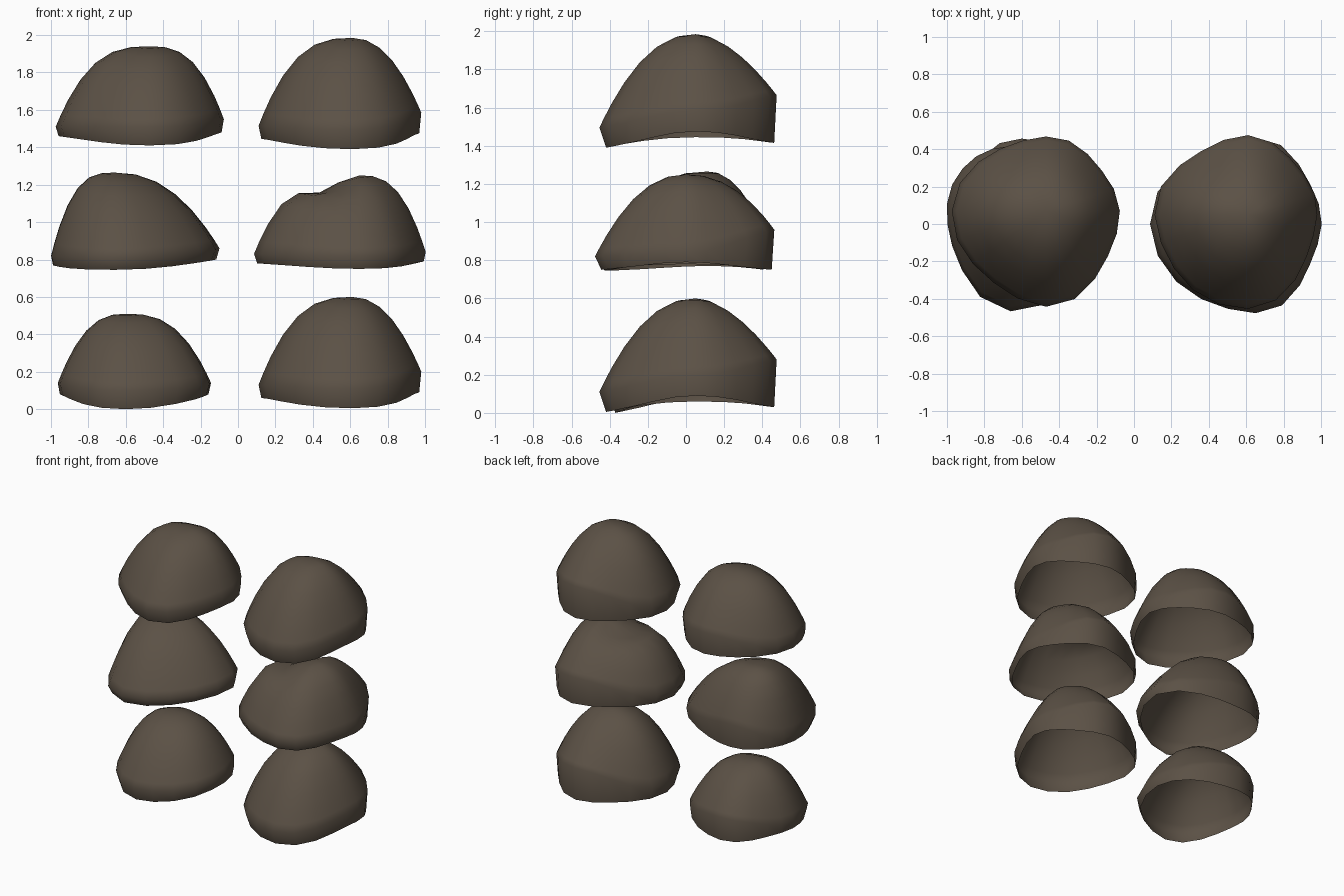
import bpy, bmesh, math

if "Cube" in bpy.data.objects:
    bpy.data.objects.remove(bpy.data.objects["Cube"])

stone = bpy.data.materials.new("dark_brown_stone")
stone.diffuse_color = (0.105, 0.082, 0.060, 1)
stone.use_nodes = True
stone.node_tree.nodes["Principled BSDF"].inputs["Base Color"].default_value = stone.diffuse_color

SEGMENTS = 20
LEVELS = (0.2, 0.4, 0.58, 0.74, 0.87, 0.95, 1.0)


def boulder(name, apex, right, back, left, front, corners, lift=0, phase=0, saddle=0):
    """Hollow dome, open below. Each side: reach, belly height, roundness, rim height."""
    sides = (right, back, left, front)
    ax, ay, top = apex
    bm = bmesh.new()
    peak = bm.verts.new((ax, ay, top + lift))
    rings = []
    for level in LEVELS + ("rim",):
        ring = []
        for i in range(SEGMENTS):
            a = 2 * math.pi * i / SEGMENTS
            q = int(4 * i / SEGMENTS)
            u = a - q * math.pi / 2
            w = math.sin(u) ** 2
            s, n = sides[q], sides[(q + 1) % 4]
            belly, power, rim = (s[k] * (1 - w) + n[k] * w for k in (1, 2, 3))
            reach = 1 / math.hypot(math.cos(u) / s[0], math.sin(u) / n[0])
            reach *= 1 + (corners[q] - 1) * math.sin(2 * u) ** 2
            reach *= 1 + 0.012 * math.sin(5 * a + phase)
            if level == "rim":
                r, z = reach * (0.97 + 0.04 * min(0, math.sin(a))), rim
            else:
                r, z = reach * level, belly + (top - belly) * (1 - level ** power)
                # shallow saddle on the left slope
                z -= saddle * max(0, -math.cos(a)) * math.exp(-((level - 0.38) / 0.2) ** 2)
            ring.append(bm.verts.new((ax + r * math.cos(a), ay + r * math.sin(a), z + lift)))
        rings.append(ring)
    for i in range(SEGMENTS):
        j = (i + 1) % SEGMENTS
        bm.faces.new((peak, rings[0][i], rings[0][j]))
        for upper, lower in zip(rings, rings[1:]):
            bm.faces.new((upper[i], lower[i], lower[j], upper[j]))
    for f in bm.faces:
        f.smooth = True
    mesh = bpy.data.meshes.new(name)
    bm.to_mesh(mesh)
    bm.free()
    mesh.materials.append(stone)
    bpy.context.collection.objects.link(bpy.data.objects.new(name, mesh))


# Tall boulder, used at the bottom and the top of the right column
for label, lift in (("bottom", 0), ("top", 1.385)):
    boulder("boulder_right_" + label, (0.61, 0.05, 0.60),
            (0.37, 0.20, 2.2, 0.09), (0.42, 0.28, 1.75, 0.03),
            (0.50, 0.13, 2.8, 0.06), (0.51, 0.11, 2.2, 0.005),
            (0.95, 0.96, 0.97, 0.95), lift)

# Sloping boulder, middle of the right column
boulder("boulder_right_middle", (0.65, 0.0, 1.25),
        (0.35, 0.84, 2.8, 0.79), (0.46, 0.96, 2.2, 0.75),
        (0.57, 0.83, 3.4, 0.78), (0.48, 0.82, 2.2, 0.75),
        (0.96, 0.96, 0.97, 0.95), phase=1, saddle=0.08)

# Left column
boulder("boulder_left_top", (-0.47, 0.07, 1.94),
        (0.39, 1.55, 2.8, 1.48), (0.40, 1.60, 2.1, 1.43),
        (0.51, 1.51, 2.9, 1.46), (0.51, 1.51, 2.2, 1.41),
        (0.94, 0.95, 0.93, 0.98), phase=2)
boulder("boulder_left_middle", (-0.66, 0.11, 1.265),
        (0.56, 0.86, 2.3, 0.80), (0.31, 0.93, 2.2, 0.75),
        (0.34, 0.82, 3.1, 0.77), (0.57, 0.81, 2.4, 0.745),
        (0.97, 0.96, 1.0, 1.0), phase=3)
boulder("boulder_left_bottom", (-0.60, 0.07, 0.51),
        (0.46, 0.14, 2.8, 0.08), (0.39, 0.22, 2.1, 0.04),
        (0.36, 0.14, 2.6, 0.08), (0.47, 0.10, 2.3, 0.0),
        (0.97, 0.93, 0.99, 1.04), phase=4)
